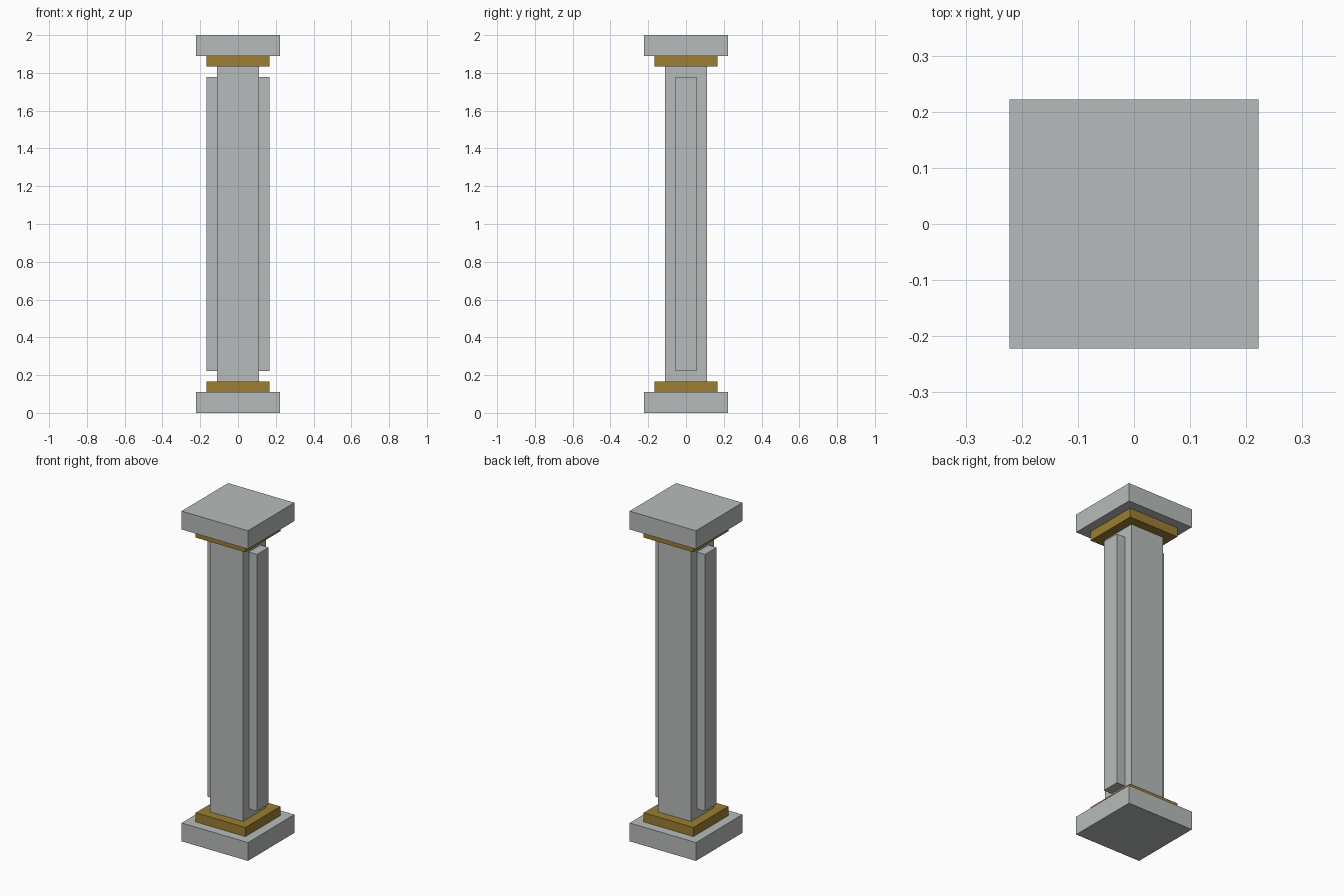
import bpy
import bmesh

if "Cube" in bpy.data.objects:
    bpy.data.objects.remove(bpy.data.objects["Cube"])

U = 1 / 18  # the model sits on an 18-per-unit grid


def material(name, rgb):
    mat = bpy.data.materials.new(name)
    mat.diffuse_color = (*rgb, 1)
    mat.use_nodes = True
    mat.node_tree.nodes["Principled BSDF"].inputs["Base Color"].default_value = mat.diffuse_color
    return mat


stone = material("grey_stone", (0.47, 0.50, 0.495))
gold = material("dull_gold", (0.33, 0.21, 0.032))


def box(name, x, y, z, mat):
    """Box from (min, max) ranges given in grid units."""
    bm = bmesh.new()
    bmesh.ops.create_cube(bm, size=1)
    for v in bm.verts:
        v.co = [r[int(c > 0)] * U for c, r in zip(v.co, (x, y, z))]
    mesh = bpy.data.meshes.new(name)
    bm.to_mesh(mesh)
    bm.free()
    mesh.materials.append(mat)
    obj = bpy.data.objects.new(name, mesh)
    bpy.context.collection.objects.link(obj)
    return obj


def square(name, half, z, mat):
    return box(name, (-half, half), (-half, half), z, mat)


# Stacked square parts, bottom to top
square("base_plinth", 4, (0, 2), stone)
square("lower_gold_band", 3, (2, 3), gold)
square("shaft", 2, (3, 33), stone)
square("upper_gold_band", 3, (33, 34), gold)
square("top_slab", 4, (34, 36), stone)

# Raised strips on the left and right faces of the shaft
strips = box("side_strips", (2, 3), (-1, 1), (4, 32), stone)
strips.modifiers.new("mirror", 'MIRROR').use_axis = (True, False, False)
